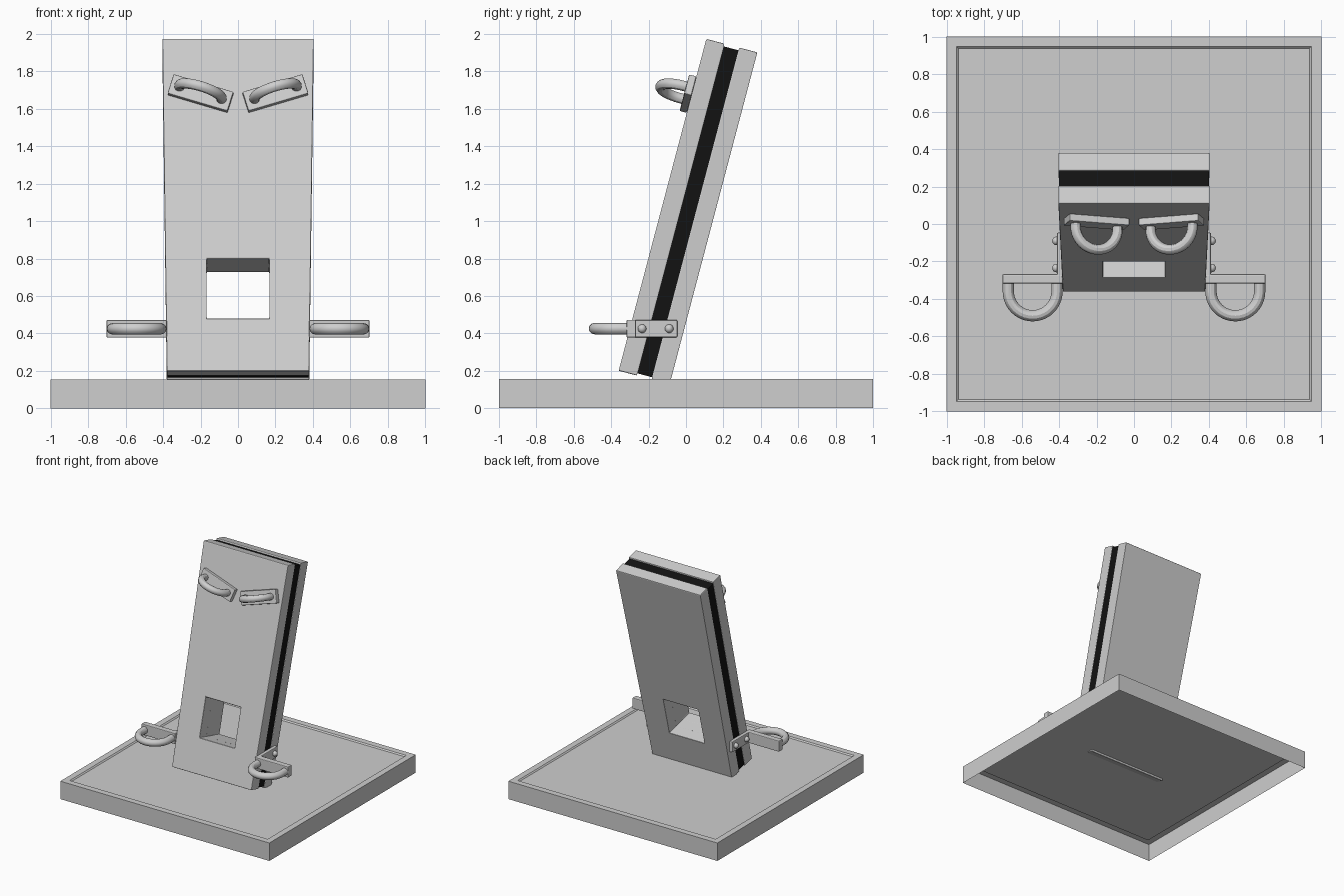
import bpy, bmesh, math
from mathutils import Matrix, Vector

if "Cube" in bpy.data.objects:
    bpy.data.objects.remove(bpy.data.objects["Cube"])


def material(name, value):
    m = bpy.data.materials.new(name)
    m.diffuse_color = (value, value, value, 1)
    m.use_nodes = True
    m.node_tree.nodes["Principled BSDF"].inputs["Base Color"].default_value = m.diffuse_color
    return m


GREY = material("light grey", 0.62)
BLACK = material("black core", 0.006)


def finish(name, bm, mat, matrix=Matrix(), bevel=0.0):
    bmesh.ops.recalc_face_normals(bm, faces=bm.faces)
    me = bpy.data.meshes.new(name)
    bm.to_mesh(me)
    bm.free()
    me.materials.append(mat)
    ob = bpy.data.objects.new(name, me)
    bpy.context.collection.objects.link(ob)
    ob.matrix_world = matrix
    if bevel:
        b = ob.modifiers.new("soft_edges", "BEVEL")
        b.width = bevel
        b.segments = 2
        b.limit_method = "ANGLE"
    return ob


def box(name, lo, hi, mat=GREY, matrix=Matrix(), bevel=0.006):
    bm = bmesh.new()
    lo, hi = Vector(lo), Vector(hi)
    bmesh.ops.create_cube(bm, size=1, matrix=Matrix.Translation((lo + hi) / 2)
                          @ Matrix.Diagonal((*(hi - lo), 1)))
    return finish(name, bm, mat, matrix, bevel)


def frame(name, outer, inner, d0, d1, mat, matrix, bevel=0.0):
    """Slab with a four-sided hole, between depths d0 and d1."""
    bm = bmesh.new()
    rings = [[bm.verts.new((x, y, -d)) for x, y in loop]
             for loop, d in ((outer, d0), (outer, d1), (inner, d1), (inner, d0))]
    for k in range(4):
        a, b = rings[k], rings[(k + 1) % 4]
        for i in range(4):
            j = (i + 1) % 4
            bm.faces.new((a[i], a[j], b[j], b[i]))
    return finish(name, bm, mat, matrix, bevel)


def rect(x, y0, y1, x1=None):
    x1 = x if x1 is None else x1
    return [(-x, y0), (x, y0), (x1, y1), (-x1, y1)]


def handle(name, matrix, size, thick, radius, centre, tube):
    """Flat mounting plate with a U-shaped loop standing out along local z."""
    w, h = size
    box(name + "_plate", (-w / 2, -h / 2, 0), (w / 2, h / 2, thick), GREY, matrix)
    cu = bpy.data.curves.new(name + "_loop", "CURVE")
    cu.dimensions = "3D"
    cu.bevel_depth = tube
    cu.bevel_resolution = 4
    pts = [(-radius, thick * 0.5)]
    pts += [(-radius * math.cos(math.pi * i / 20), centre + radius * math.sin(math.pi * i / 20))
            for i in range(21)]
    pts += [(radius, thick * 0.5)]
    sp = cu.splines.new("POLY")
    sp.points.add(len(pts) - 1)
    for p, (x, z) in zip(sp.points, pts):
        p.co = (x, 0, z, 1)
    cu.materials.append(GREY)
    ob = bpy.data.objects.new(name + "_loop", cu)
    bpy.context.collection.objects.link(ob)
    ob.matrix_world = matrix
    bpy.ops.object.select_all(action="DESELECT")
    ob.select_set(True)
    bpy.context.view_layer.objects.active = ob
    bpy.ops.object.convert(target="MESH")
    bpy.ops.object.shade_smooth_by_angle()


# Base tray: open underneath, with a shallow recess on top
bm = bmesh.new()
loops = [[bm.verts.new((x * r, y * r, z)) for x, y in ((-1, -1), (1, -1), (1, 1), (-1, 1))]
         for r, z in ((1, 0), (1, 0.155), (0.947, 0.155), (0.937, 0.145))]
for a, b in zip(loops, loops[1:]):
    for i in range(4):
        j = (i + 1) % 4
        bm.faces.new((a[i], a[j], b[j], b[i]))
bm.faces.new(loops[-1])
finish("base", bm, GREY)

# Leaning board frame: local x across, y up the board, z out of the front
t = math.radians(14.8)
s, c = math.sin(t), math.cos(t)
board = Matrix(((1, 0, 0, 0), (0, s, -c, -0.36), (0, c, s, 0.20), (0, 0, 0, 1)))

# Two boards with a black core, and a lined square hole
L = 1.835
hole = rect(0.167, 0.29, 0.62)
liner = rect(0.18, 0.277, 0.633)
frame("front_board", rect(0.38, 0, L, 0.404), hole, 0, 0.1, GREY, board, 0.006)
frame("back_board", rect(0.38, 0, L, 0.404), hole, 0.182, 0.282, GREY, board, 0.006)
frame("core", rect(0.376, 0.012, L - 0.015, 0.4), liner, 0.099, 0.183, BLACK, board)
frame("hole_liner", liner, hole, 0.095, 0.187, GREY, board)

for side, word in ((-1, "left"), (1, "right")):
    # Slanted upper handles
    m = board @ Matrix.Translation((side * 0.2, 1.527, 0)) \
        @ Matrix.Rotation(side * math.radians(17), 4, "Z")
    handle("upper_handle_" + word, m, (0.335, 0.112), 0.04, 0.117, 0.055, 0.028)

    # Lower handles on angle brackets
    m = Matrix.Translation((side * 0.541, -0.268, 0.425)) @ Matrix.Rotation(math.pi / 2, 4, "X")
    handle("lower_handle_" + word, m, (0.322, 0.094), 0.05, 0.13, 0.092, 0.03)
    x0, x1 = sorted((side * 0.38, side * 0.411))
    box("bracket_strap_" + word, (x0, -0.29, 0.379), (x1, -0.046, 0.471))

    # Round-headed bolts
    for n, y in enumerate((-0.235, -0.09)):
        bm = bmesh.new()
        bmesh.ops.create_uvsphere(bm, u_segments=16, v_segments=10, radius=0.023)
        for f in bm.faces:
            f.smooth = True
        finish(f"bolt_{word}_{n}", bm, GREY, Matrix.Translation((side * 0.414, y, 0.425)))
